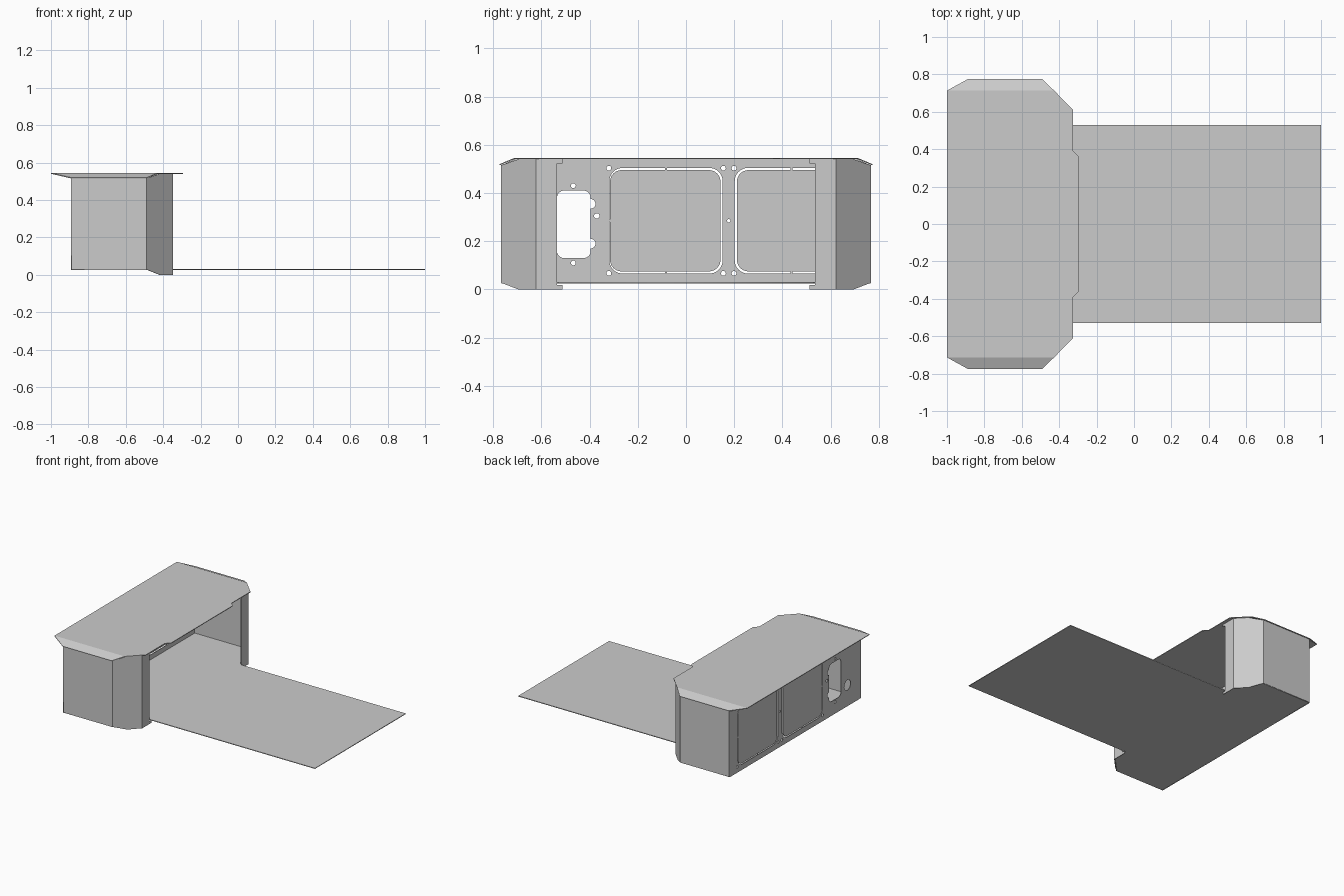
import bpy, bmesh, math
from mathutils import Matrix

cube = bpy.data.objects.get("Cube")
if cube:
    bpy.data.objects.remove(cube, do_unlink=True)

metal = bpy.data.materials.new("light grey sheet metal")
metal.use_nodes = True
GREY = (0.6, 0.6, 0.6, 1)
metal.diffuse_color = GREY
metal.node_tree.nodes["Principled BSDF"].inputs["Base Color"].default_value = GREY

THICK = 0.005
BACK_X = -0.89
SIDE_Y = 0.765
DOOR_AXIS = 0.177
FLAT = Matrix()
# local x -> world y, local y -> world z, local z -> world x
UPRIGHT = Matrix(((0, 0, 1, 0), (1, 0, 0, 0), (0, 1, 0, 0), (0, 0, 0, 1)))


def add_object(name, mesh):
    mesh.materials.clear()
    mesh.materials.append(metal)
    obj = bpy.data.objects.new(name, mesh)
    bpy.context.collection.objects.link(obj)
    return obj


def plate(name, loops, frame, place, thick=THICK):
    """Flat sheet from an outline followed by any hole outlines."""
    curve = bpy.data.curves.new(name, "CURVE")
    curve.dimensions = "2D"
    curve.fill_mode = "BOTH"
    curve.extrude = thick / 2
    for loop in loops:
        spline = curve.splines.new("POLY")
        spline.points.add(len(loop) - 1)
        for point, (a, b) in zip(spline.points, loop):
            point.co = (a, b, 0, 1)
        spline.use_cyclic_u = True
    temp = bpy.data.objects.new(name + " outline", curve)
    bpy.context.collection.objects.link(temp)
    graph = bpy.context.evaluated_depsgraph_get()
    mesh = bpy.data.meshes.new_from_object(temp.evaluated_get(graph))
    bpy.data.objects.remove(temp, do_unlink=True)
    mesh.transform(Matrix.Translation(place) @ frame)
    return add_object(name, mesh)


def sheet(name, faces):
    """Folded sheet from connected panels, given thickness."""
    bm = bmesh.new()
    for face in faces:
        bm.faces.new([bm.verts.new(p) for p in face])
    bmesh.ops.remove_doubles(bm, verts=bm.verts, dist=0.0005)
    bmesh.ops.recalc_face_normals(bm, faces=bm.faces)
    mesh = bpy.data.meshes.new(name)
    bm.to_mesh(mesh)
    bm.free()
    obj = add_object(name, mesh)
    solid = obj.modifiers.new("thickness", "SOLIDIFY")
    solid.thickness = THICK
    solid.offset = 0
    return obj


def arc(a, b, r, start, end, steps=8):
    angles = [math.radians(start + (end - start) * i / steps) for i in range(steps + 1)]
    return [(a + r * math.cos(t), b + r * math.sin(t)) for t in angles]


def circle(a, b, r):
    return arc(a, b, r, 0, 360, 20)[:-1]


def rounded(a0, a1, b0, b1, r):
    return (arc(a1 - r, b0 + r, r, -90, 0) + arc(a1 - r, b1 - r, r, 0, 90)
            + arc(a0 + r, b1 - r, r, 90, 180) + arc(a0 + r, b0 + r, r, 180, 270))


def mirror(loop, axis):
    return [(2 * axis - a, b) for a, b in loop]


def both_sides(half):
    """Close a plan outline by reflecting it across y = 0."""
    return half + [(x, -y) for x, y in reversed(half)]


# Floor and long deck in one sheet
floor = both_sides([(1, 0.53), (-0.35, 0.53), (-0.35, 0.62),
                    (-0.49, SIDE_Y), (BACK_X, SIDE_Y)])
plate("floor_deck", [floor], FLAT, (0, 0, 0.028))

# Back wall: door openings, socket opening and screw holes
door_hole = rounded(-0.318, 0.152, 0.066, 0.504, 0.055)
door_leaf = rounded(-0.315, 0.143, 0.075, 0.495, 0.048)
socket = (arc(-0.425, 0.16, 0.03, -90, 0)
          + arc(-0.395, 0.19, 0.02, -90, 90) + arc(-0.395, 0.355, 0.02, -90, 90)
          + arc(-0.425, 0.38, 0.03, 0, 90)
          + arc(-0.505, 0.38, 0.03, 90, 180) + arc(-0.505, 0.16, 0.03, 180, 270))
screws = [circle(y, z, 0.01) for y in (-0.32, 0.155, 0.199, 0.674) for z in (0.067, 0.503)]
screws += [circle(-0.467, z, 0.01) for z in (0.11, 0.43)]
# Screw holes that meet the door corners stay clear of the rounded openings
screws += [circle(-0.37, 0.305, 0.011), circle(DOOR_AXIS, 0.285, 0.007),
           circle(-0.61, 0.18, 0.038)]
wall = [(-SIDE_Y, 0.025), (SIDE_Y, 0.025), (SIDE_Y, 0.515),
        (0.71, 0.54), (-0.71, 0.54), (-SIDE_Y, 0.515)]
plate("back_wall", [wall, door_hole, mirror(door_hole, DOOR_AXIS), socket] + screws,
      UPRIGHT, (BACK_X, 0, 0))

# Door panels with small bridges to the wall
for side, name in enumerate(("right", "left")):
    leaf = mirror(door_leaf, DOOR_AXIS) if side else door_leaf
    plate(name + "_door_panel", [leaf], UPRIGHT, (BACK_X, 0, 0))
    for n, (y, z) in enumerate(((-0.083, 0.0705), (-0.083, 0.4995), (-0.316, 0.285))):
        tab = [(y - 0.004, z - 0.006), (y + 0.004, z - 0.006),
               (y + 0.004, z + 0.006), (y - 0.004, z + 0.006)]
        tab = mirror(tab, DOOR_AXIS) if side else tab
        plate(f"{name}_door_bridge_{n + 1}", [tab], UPRIGHT, (BACK_X, 0, 0))

# Side walls: straight panel, angled corner, inward flange with end tabs
for s, name in ((1, "left"), (-1, "right")):
    low = [(-0.49, SIDE_Y * s, 0.028), (-0.42, 0.693 * s, 0), (-0.35, 0.62 * s, 0)]
    high = [(-0.35, 0.62 * s, 0.54), (-0.42, 0.693 * s, 0.54), (-0.49, SIDE_Y * s, 0.515)]
    straight = [(BACK_X, SIDE_Y * s, 0.028), low[0], high[2], (BACK_X, SIDE_Y * s, 0.515)]
    flange = [low[2]] + [(-0.35, y * s, z) for y, z in (
        (0.512, 0), (0.512, 0.018), (0.535, 0.018), (0.535, 0.522),
        (0.512, 0.522), (0.512, 0.54))] + [high[0]]
    sheet(name + "_side_wall", [straight, low + high, flange])

# Top cover with a shallow tongue in front and sloping ends
TOP = 0.5425
BEND = 0.713
half = [(-0.295, 0.36), (-0.325, 0.39), (-0.325, 0.61), (-0.427, BEND), (-1, BEND)]
faces = [[(x, y, TOP) for x, y in both_sides(half)]]
for s in (1, -1):
    faces.append([(-1, BEND * s, TOP), (-0.427, BEND * s, TOP),
                  (-0.49, 0.773 * s, 0.517), (-0.89, 0.773 * s, 0.517)])
sheet("top_cover", faces)
